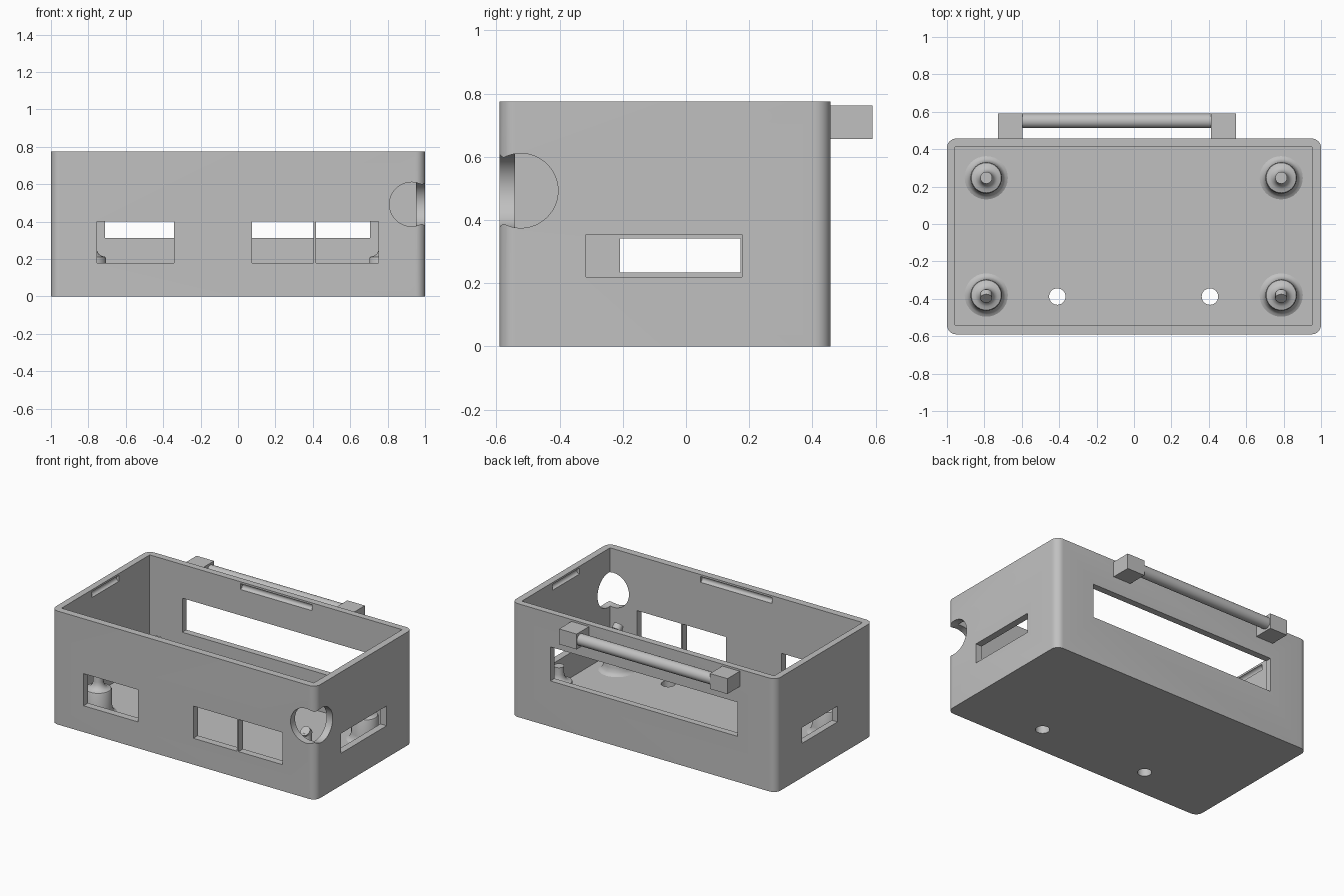
import bpy, bmesh, math
from mathutils import Vector, Matrix

if "Cube" in bpy.data.objects:
    bpy.data.objects.remove(bpy.data.objects["Cube"])

grey = bpy.data.materials.new("plain grey")
grey.diffuse_color = (0.53, 0.53, 0.53, 1)
grey.use_nodes = True
grey.node_tree.nodes["Principled BSDF"].inputs["Base Color"].default_value = grey.diffuse_color

X, Y0, Y1, H = 1.0, -0.59, 0.457, 0.775      # outer shell
IX0, IX1, IY0, IY1 = -0.956, 0.953, -0.541, 0.412  # cavity
FLOOR = 0.05


def finish(name, bm, smooth=True):
    bmesh.ops.recalc_face_normals(bm, faces=bm.faces)
    me = bpy.data.meshes.new(name)
    bm.to_mesh(me)
    bm.free()
    ob = bpy.data.objects.new(name, me)
    bpy.context.collection.objects.link(ob)
    me.materials.append(grey)
    if smooth:
        shade(ob)
    return ob


def shade(ob):
    bpy.ops.object.select_all(action='DESELECT')
    ob.select_set(True)
    bpy.context.view_layer.objects.active = ob
    bpy.ops.object.shade_smooth_by_angle(angle=math.radians(35))


def box(name, x0, x1, y0, y1, z0, z1):
    bm = bmesh.new()
    bmesh.ops.create_cube(bm, size=1, matrix=Matrix.Translation(
        ((x0 + x1) / 2, (y0 + y1) / 2, (z0 + z1) / 2)) @ Matrix.Diagonal((x1 - x0, y1 - y0, z1 - z0, 1)))
    return finish(name, bm, False)


def rod(name, a, b, r, seg=32):
    a, b = Vector(a), Vector(b)
    rot = (b - a).to_track_quat('Z', 'Y').to_matrix().to_4x4()
    bm = bmesh.new()
    bmesh.ops.create_cone(bm, cap_ends=True, segments=seg, radius1=r, radius2=r,
                          depth=(b - a).length, matrix=Matrix.Translation((a + b) / 2) @ rot)
    return finish(name, bm)


def lathe(name, profile, x, y, seg=32):
    bm = bmesh.new()
    vs = [bm.verts.new((r, 0, z)) for r, z in profile]
    es = [bm.edges.new(p) for p in zip(vs, vs[1:])]
    bmesh.ops.spin(bm, geom=vs + es, cent=(0, 0, 0), axis=(0, 0, 1), angle=2 * math.pi, steps=seg)
    bmesh.ops.remove_doubles(bm, verts=bm.verts, dist=1e-5)
    bmesh.ops.translate(bm, verts=bm.verts, vec=(x, y, 0))
    return finish(name, bm)


# Shell: rounded rectangle raised into a solid block
bm = bmesh.new()
R = 0.05
ring = []
for cx, cy, start in ((X - R, Y1 - R, 0), (-X + R, Y1 - R, 90), (-X + R, Y0 + R, 180), (X - R, Y0 + R, 270)):
    for i in range(9):
        a = math.radians(start + i * 11.25)
        ring.append(bm.verts.new((cx + R * math.cos(a), cy + R * math.sin(a), 0)))
base = bm.faces.new(ring)
top = bmesh.ops.extrude_face_region(bm, geom=[base])["geom"]
bmesh.ops.translate(bm, verts=[g for g in top if isinstance(g, bmesh.types.BMVert)], vec=(0, 0, H))
shell = finish("case_shell", bm, False)

# Cutters: cavity, windows, corner notch, floor holes, lid grooves
cutters = [
    box("cavity", IX0, IX1, IY0, IY1, FLOOR, 1),
    box("front_window_left", -0.755, -0.343, -0.7, -0.5, 0.18, 0.40),
    box("front_window_middle", 0.075, 0.405, -0.7, -0.5, 0.18, 0.40),
    box("front_window_right", 0.417, 0.75, -0.7, -0.5, 0.18, 0.40),
    box("back_window", -0.71, 0.706, 0.38, 0.5, 0.312, 0.545),
    box("right_window", 0.9, 1.1, -0.316, 0.177, 0.22, 0.355),
    box("left_window", -1.1, -0.9, -0.209, 0.173, 0.234, 0.342),
    rod("notch_front", (0.928, -0.7, 0.493), (0.928, IY0 + 0.001, 0.493), 0.118, 48),
    rod("notch_side", (IX1 - 0.001, -0.523, 0.493), (1.1, -0.523, 0.493), 0.118, 48),
]
for x in (-0.41, 0.406):
    cutters.append(rod("floor_hole", (x, -0.388, -0.1), (x, -0.388, 0.1), 0.044))
for y in (IY0, IY1):
    cutters.append(rod("long_groove", (-0.27, y, 0.742), (0.27, y, 0.742), 0.02, 16))
for x in (IX0, IX1):
    cutters.append(rod("short_groove", (x, -0.21, 0.742), (x, 0.08, 0.742), 0.02, 16))

for c in cutters:
    m = shell.modifiers.new(c.name, 'BOOLEAN')
    m.operation, m.solver, m.object = 'DIFFERENCE', 'EXACT', c
bpy.context.view_layer.update()
me = bpy.data.meshes.new_from_object(shell.evaluated_get(bpy.context.evaluated_depsgraph_get()))
shell.modifiers.clear()
shell.data = me
for c in cutters:
    bpy.data.objects.remove(c)
me.materials.clear()
me.materials.append(grey)
for p in me.polygons:
    p.material_index = 0
shade(shell)

# Standoffs with flared foot and a thin pin
for x in (-0.79, 0.787):
    for y, tip in ((0.247, 0.315), (-0.38, 0.335)):
        f = FLOOR - 0.002
        lathe("standoff", [(0, f), (0.12, f), (0.103, f + 0.008), (0.092, f + 0.022), (0.085, f + 0.05),
                           (0.084, 0.205), (0.08, 0.212), (0.06, 0.217), (0.045, 0.228),
                           (0.036, 0.245), (0.032, 0.265), (0.032, tip), (0, tip)], x, y)
    # front pins end in a tip leaning forward
    rod("pin_tip", (x, -0.372, 0.322), (x, -0.398, 0.348), 0.032)

# Handle on the back: two blocks and a round bar
for x0, x1 in ((-0.727, -0.595), (0.413, 0.546)):
    box("handle_block", x0, x1, Y1 - 0.01, 0.591, 0.657, 0.762)
rod("handle_bar", (-0.6, 0.551, 0.71), (0.42, 0.551, 0.71), 0.039)
